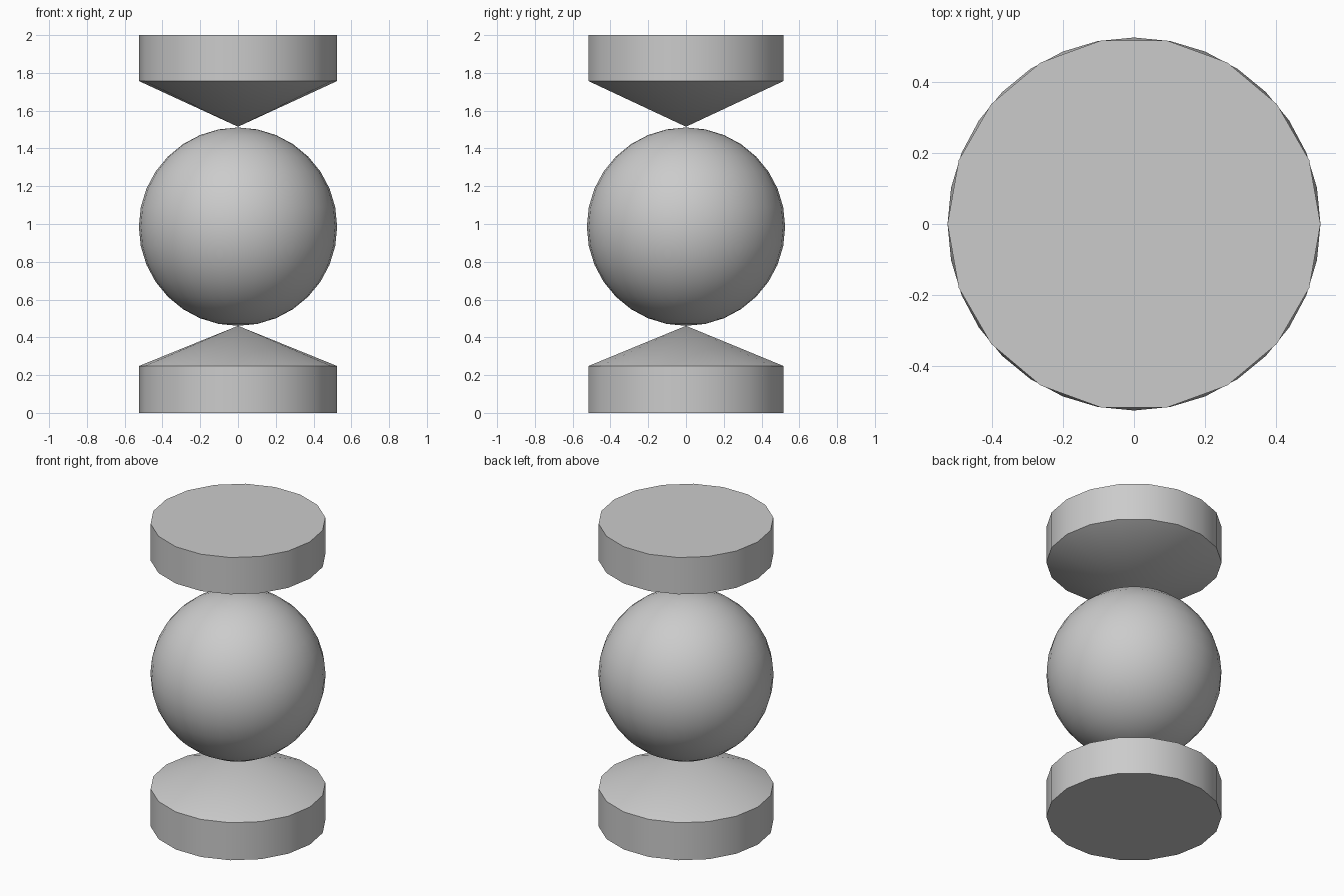
import bpy, bmesh, math

if "Cube" in bpy.data.objects:
    bpy.data.objects.remove(bpy.data.objects["Cube"])

R = 0.525
SIDES = 18


def smooth(obj):
    bpy.ops.object.select_all(action='DESELECT')
    obj.select_set(True)
    bpy.context.view_layer.objects.active = obj
    bpy.ops.object.shade_smooth_by_angle(angle=math.radians(22))


def pointed_disc(name, z_flat, z_rim, z_tip):
    """Short round drum with one flat end and one shallow cone end."""
    bm = bmesh.new()
    rings = []
    for z in (z_flat, z_rim):
        rings.append([bm.verts.new((R * math.cos(math.tau * i / SIDES),
                                    R * math.sin(math.tau * i / SIDES), z))
                      for i in range(SIDES)])
    flat, rim = rings
    tip = bm.verts.new((0, 0, z_tip))
    bm.faces.new(flat)
    for i in range(SIDES):
        j = (i + 1) % SIDES
        bm.faces.new((flat[i], flat[j], rim[j], rim[i]))
        bm.faces.new((rim[i], rim[j], tip))
    bmesh.ops.recalc_face_normals(bm, faces=bm.faces)
    mesh = bpy.data.meshes.new(name)
    bm.to_mesh(mesh)
    bm.free()
    obj = bpy.data.objects.new(name, mesh)
    bpy.context.collection.objects.link(obj)
    smooth(obj)


# Base and cap, with their points facing the ball
pointed_disc("base", 0.0, 0.248, 0.461)
pointed_disc("cap", 2.0, 1.757, 1.515)

# Ball between the two points
bpy.ops.mesh.primitive_uv_sphere_add(segments=32, ring_count=16, radius=R,
                                     location=(0, 0, 0.986))
ball = bpy.context.object
ball.name = "ball"
smooth(ball)
